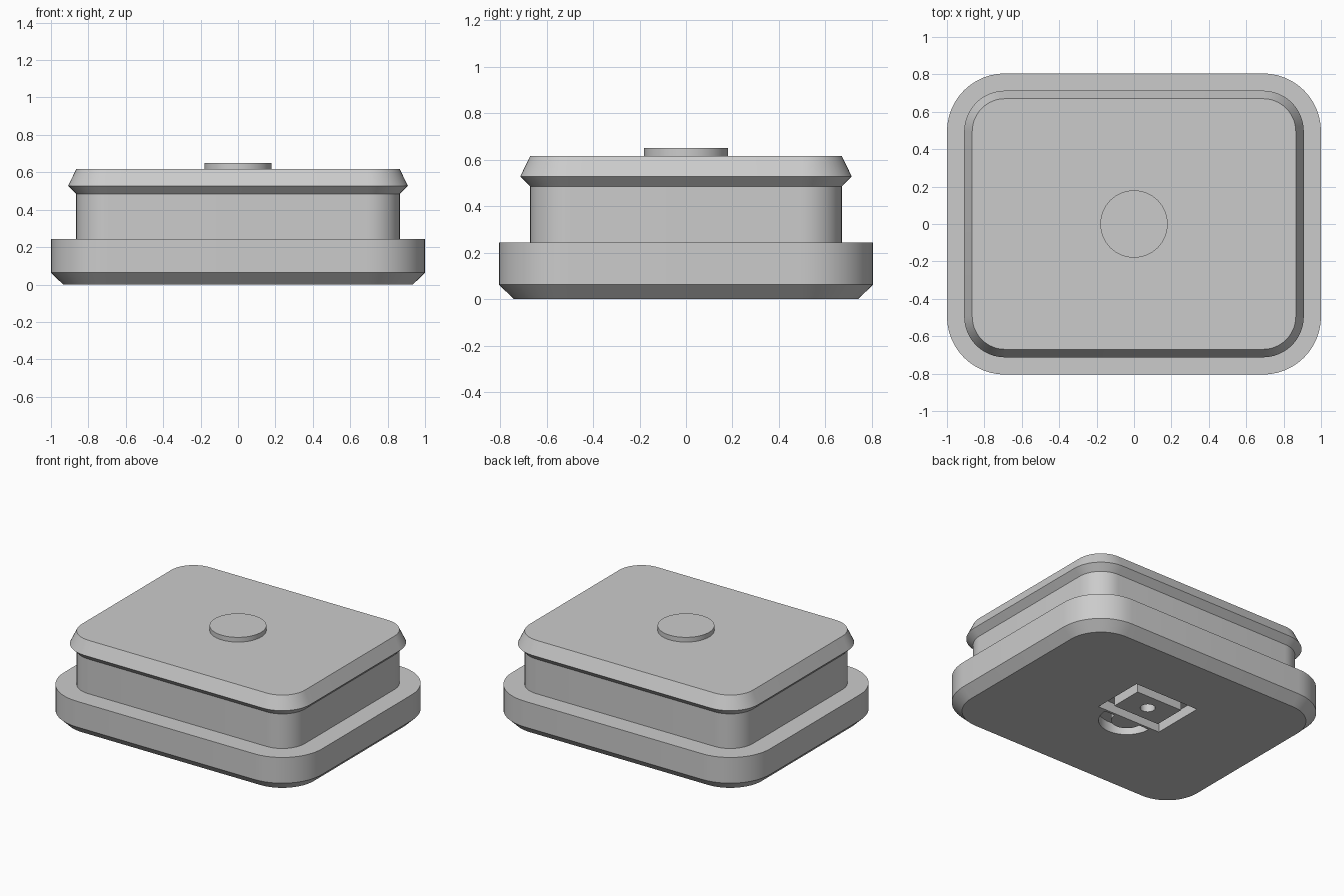
import bpy, bmesh, math

if "Cube" in bpy.data.objects:
    bpy.data.objects.remove(bpy.data.objects["Cube"])

grey = bpy.data.materials.new("neutral grey")
grey.diffuse_color = (0.6, 0.6, 0.6, 1)
grey.use_nodes = True
grey.node_tree.nodes["Principled BSDF"].inputs["Base Color"].default_value = grey.diffuse_color


def rounded(cx, cy, r, n=12):
    """Rounded rectangle outline with corner centres at +-cx, +-cy."""
    pts = []
    for q, (sx, sy) in enumerate([(1, 1), (-1, 1), (-1, -1), (1, -1)]):
        for i in range(n + 1):
            a = math.pi / 2 * (q + i / n)
            pts.append((sx * cx + r * math.cos(a), sy * cy + r * math.sin(a)))
    return pts


def arc(x, y, r, start=0.0, sweep=2 * math.pi, n=64):
    count = n if sweep > 6.28 else n + 1
    return [(x + r * math.cos(start + sweep * i / n),
             y + r * math.sin(start + sweep * i / n)) for i in range(count)]


def rect(y, hx, hy):
    return [(hx, y + hy), (-hx, y + hy), (-hx, y - hy), (hx, y - hy)]


def loft(name, layers):
    """Join matching outlines, given as (z, points), into a closed solid."""
    bm = bmesh.new()
    rings = [[bm.verts.new((x, y, z)) for x, y in pts] for z, pts in layers]
    n = len(rings[0])
    for a, b in zip(rings, rings[1:]):
        for i in range(n):
            j = (i + 1) % n
            bm.faces.new((a[i], a[j], b[j], b[i]))
    bm.faces.new(rings[0][::-1])
    bm.faces.new(rings[-1])
    bmesh.ops.recalc_face_normals(bm, faces=bm.faces[:])
    me = bpy.data.meshes.new(name)
    bm.to_mesh(me)
    bm.free()
    me.materials.append(grey)
    ob = bpy.data.objects.new(name, me)
    bpy.context.collection.objects.link(ob)
    return ob


def prism(name, pts, z0, z1):
    return loft(name, [(z0, pts), (z1, pts)])


def activate(ob):
    bpy.ops.object.select_all(action='DESELECT')
    ob.select_set(True)
    bpy.context.view_layer.objects.active = ob


def cut(ob, cutter):
    mod = ob.modifiers.new("cut", 'BOOLEAN')
    mod.operation = 'DIFFERENCE'
    mod.solver = 'EXACT'
    mod.object = cutter
    activate(ob)
    bpy.ops.object.modifier_apply(modifier=mod.name)
    bpy.data.objects.remove(cutter)


# Body: chamfered base, recessed neck and flared lid in one stacked profile
profile = [(0, 0.245), (0.063, 0.31), (0.243, 0.31), (0.243, 0.175),
           (0.485, 0.175), (0.528, 0.218), (0.617, 0.175)]
body = loft("body", [(z, rounded(0.69, 0.495, r)) for z, r in profile])

# Underside: rectangular well and half-round well beside it
SOCKET_Y, DEPTH = 0.135, 0.07
cut(body, prism("well_cutter", rect(SOCKET_Y, 0.25, 0.188), -0.1, DEPTH))
cut(body, prism("round_well_cutter",
                arc(0, -0.07, 0.18, math.pi, math.pi, 32), -0.1, DEPTH))

# Block standing in the rectangular well, with a small round hole
block = prism("socket_block", rect(SOCKET_Y, 0.18, 0.115), 0, DEPTH + 0.02)
cut(block, prism("hole_cutter", arc(0, SOCKET_Y, 0.048, n=32), -0.1, 0.06))

# Post standing in the half-round well
post = prism("round_post", arc(0, -0.07, 0.10, math.pi, math.pi, 32),
             0, DEPTH + 0.02)

# Round button on the lid
button = prism("button", arc(0, 0, 0.18), 0.60, 0.65)

for ob in (body, block, post, button):
    activate(ob)
    bpy.ops.object.shade_smooth_by_angle(angle=math.radians(25))
